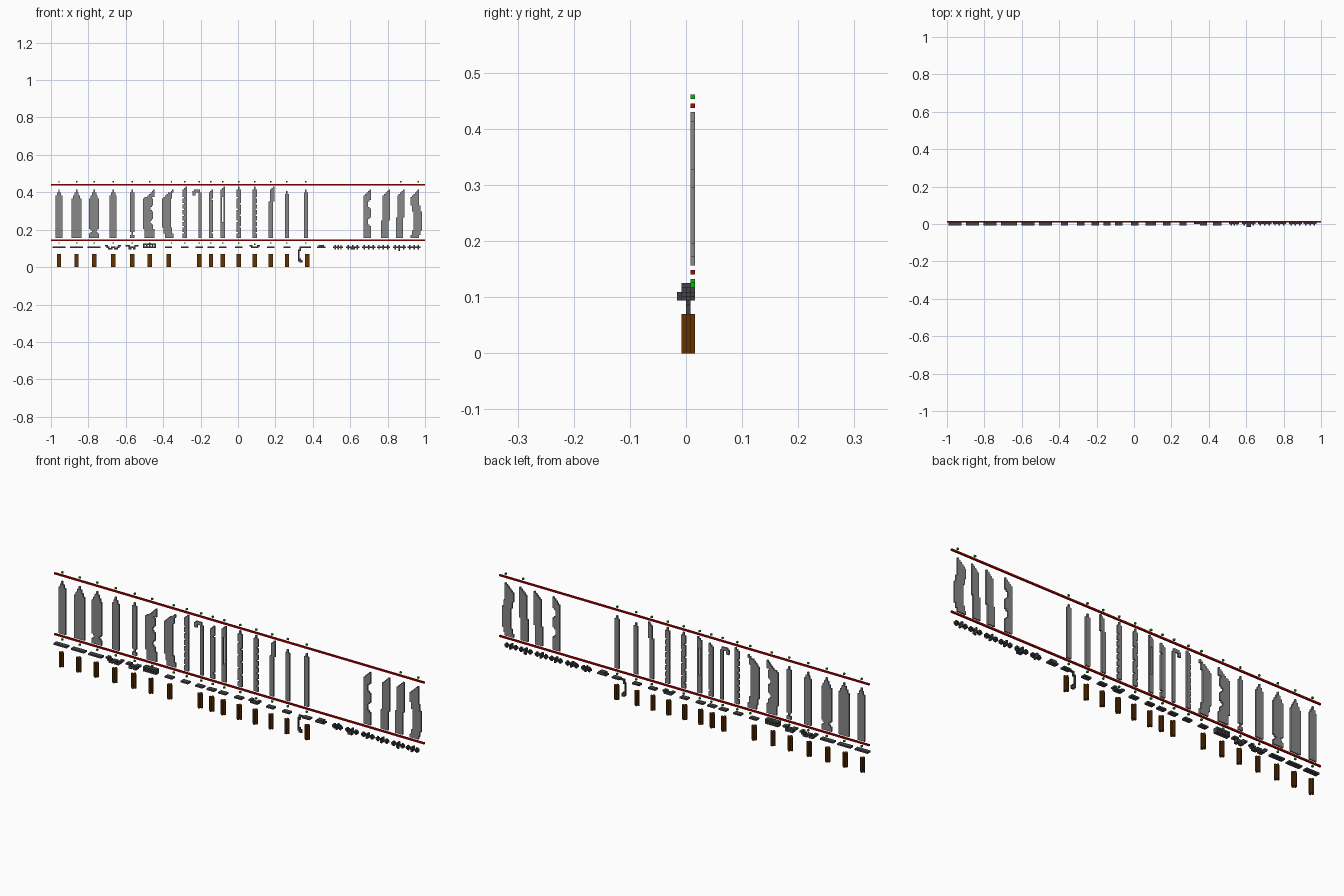
import bpy, bmesh
from math import sin, pi

cube = bpy.data.objects.get("Cube")
if cube:
    bpy.data.objects.remove(cube)

V = 2 / 256            # size of one block
THICK = range(1, 4)    # depth layers of the thick parts
MID = (2,)             # middle layer
BACK = (3,)            # rear layer, holding blades, rails and markers


def material(name, hex_code):
    rgb = [c / 255 for c in bytes.fromhex(hex_code)]
    lin = [c / 12.92 if c <= 0.04045 else ((c + 0.055) / 1.055) ** 2.4 for c in rgb]
    m = bpy.data.materials.new(name)
    m.use_nodes = True
    m.diffuse_color = (*lin, 1)
    m.node_tree.nodes["Principled BSDF"].inputs["Base Color"].default_value = (*lin, 1)
    return m


STEEL = material("steel grey", "888888")
IRON = material("dark iron", "444448")
WOOD = material("brown wood", "663300")
RED = material("red", "BB0000")
GREEN = material("green", "00BB00")


def box(x0, x1, ys, z0, z1):
    return {(x, y, z) for x in range(x0, x1 + 1) for y in ys for z in range(z0, z1 + 1)}


def blocks(name, cells, mat):
    """Build one clean shell around a set of (x, y, z) grid blocks."""
    bm = bmesh.new()
    verts = {}

    def vert(p):
        if p not in verts:
            verts[p] = bm.verts.new((-1 + p[0] * V, (p[1] - 2) * V, p[2] * V))
        return verts[p]

    for c in cells:
        for axis in range(3):
            for side in (0, 1):
                near = list(c)
                near[axis] += 2 * side - 1
                if tuple(near) in cells:
                    continue
                quad = []
                for du, dw in ((0, 0), (1, 0), (1, 1), (0, 1)):
                    p = list(c)
                    p[axis] += side
                    p[(axis + 1) % 3] += du
                    p[(axis + 2) % 3] += dw
                    quad.append(vert(tuple(p)))
                bm.faces.new(quad if side else quad[::-1])
    bmesh.ops.dissolve_limit(bm, angle_limit=0.01, verts=bm.verts, edges=bm.edges)
    me = bpy.data.meshes.new(name)
    bm.to_mesh(me)
    bm.free()
    me.materials.append(mat)
    bpy.context.collection.objects.link(bpy.data.objects.new(name, me))


def notch(row, height, bite):
    """Depth of a repeated notch (first row, period, length, depth)."""
    if not bite or row < bite[0] or row > height - 6:
        return 0
    k = (row - bite[0]) % bite[1]
    return max(0, min(bite[3], k + 1, bite[2] - k))


def blade(name, cx, left, right, height, tip=0, sway=None, waist=None,
          bite_l=None, bite_r=None, add=frozenset(), cut=frozenset()):
    """Flat blade; tip 0 is central, 1 points up the right edge."""
    cells = set()
    for row in range(height):
        down = height - 1 - row
        if tip:
            trim_l, trim_r = max(0, right - left - down), 0
        else:
            trim_l = trim_r = max(0, (right - left) // 2 - down // 2)
        pinch = waist(row) if waist else 0
        shift = cx + (round(sway(row / height)) if sway else 0)
        cells |= box(shift + left + trim_l + pinch + notch(row, height, bite_l),
                     shift + right - trim_r - pinch - notch(row, height, bite_r),
                     BACK, 20 + row, 20 + row)
    blocks(name, (cells | add) - cut, STEEL)


# Straight and notched blades
blade("broad_blade", 5, -2, 2, 33)
blade("wide_blade", 17, -3, 3, 33)
blade("waisted_blade", 29, -3, 3, 33, waist=lambda r: max(0, 2 - abs(r - 4) // 1))
blade("long_blade", 42, -2, 2, 33)
blade("slim_blade", 55, -1, 1, 33, waist=lambda r: int(r in (2, 3)))
blade("scalloped_blade", 67, -3, 3, 33, tip=1, sway=lambda t: -sin(pi * t),
      bite_r=(9, 9, 4, 2))
blade("hooked_blade", 101, 0, 1, 31, add=box(98, 101, BACK, 51, 52) | box(97, 98, BACK, 49, 51))
blade("notched_blade", 109, -1, 1, 33, tip=1, bite_r=(3, 23, 1, 1))
blade("slotted_blade", 117, -1, 1, 35, tip=1, cut=box(117, 117, BACK, 31, 47))
blade("left_saw_blade", 91, -1, 1, 35, tip=1, bite_l=(3, 4, 1, 1))
blade("double_saw_blade", 128, -1, 1, 35, bite_l=(3, 8, 1, 1), bite_r=(7, 8, 1, 1))
blade("right_saw_blade", 139, -1, 1, 35, bite_r=(3, 4, 1, 1))
blade("narrow_blade", 161, -1, 1, 32)
blade("single_edge_blade", 174, -1, 1, 33)

# Curved blades
blade("scimitar_blade", 80, -2, 3, 33, tip=1, sway=lambda t: -2.5 * sin(pi * t))
blade("slender_curved_blade", 150, -1, 1, 35, tip=1, sway=lambda t: t * t)
blade("bitten_blade", 216, -2, 2, 33, tip=1, bite_r=(8, 12, 6, 2))
blade("swept_blade", 228, -2, 2, 33, tip=1, sway=lambda t: 1.4 * t)
blade("leaning_blade", 239, -3, 1, 33, tip=1, sway=lambda t: 1.2 * t)
blade("wavy_blade", 250, -3, 2, 33, tip=1, sway=lambda t: 1.5 * sin(2 * pi * t - 0.6))

# Sets under the blades: markers, plus-shaped handles and straight guards
CENTRES = (5, 17, 29, 42, 55, 67, 80, 91, 101, 109, 117, 128, 139, 150, 161, 174)
SHAPED = (42, 55, 67, 139, 174)
for i, cx in enumerate(CENTRES, 1):
    mark = cx + 2 if cx == 80 else cx
    blocks(f"upper_marker_{i:02d}", box(mark, mark, BACK, 58, 58), GREEN)
    level = 15 if cx == 139 else 16
    blocks(f"lower_marker_{i:02d}", box(mark, mark, BACK, level, level), GREEN)
    if cx != 91:
        grip = cx + 1 if cx == 174 else cx
        blocks(f"handle_{i:02d}", box(grip - 1, grip + 1, MID, 0, 8)
               | box(grip, grip, THICK, 0, 8), WOOD)
    if cx not in SHAPED:
        half = 4 if cx < 40 else 2
        blocks(f"straight_guard_{i:02d}", box(cx - half, cx + half, THICK, 13, 13), IRON)
for i, x in enumerate((239, 251), 1):
    blocks(f"end_marker_{i}", box(x, x, BACK, 58, 58), GREEN)


def mirrored_guard(name, cx, *pieces):
    """Pieces (inner, outer, low, high) repeated on both sides of the centre."""
    cells = set()
    for a, b, z0, z1 in pieces:
        cells |= box(cx + a, cx + b, THICK, z0, z1) | box(cx - b, cx - a, THICK, z0, z1)
    blocks(name, cells, IRON)


# Shaped guards
mirrored_guard("curved_guard", 42, (0, 1, 13, 13), (1, 3, 12, 12), (3, 4, 13, 13), (4, 5, 14, 14))
mirrored_guard("winged_guard", 55, (0, 2, 13, 13), (1, 2, 12, 12), (2, 4, 14, 14))
mirrored_guard("framed_guard", 67, (0, 4, 13, 13), (0, 4, 15, 15), (0, 0, 14, 14),
               (2, 2, 14, 14), (4, 4, 14, 14))
mirrored_guard("horned_guard", 139, (0, 2, 13, 13), (2, 3, 14, 14))

# Knuckle guard looping down beside the last handle
blocks("knuckle_guard", box(173, 177, THICK, 13, 13) | box(170, 173, MID, 13, 13)
       | box(170, 170, MID, 11, 13) | box(169, 169, MID, 5, 11)
       | box(169, 170, MID, 4, 5) | box(170, 171, MID, 3, 4), IRON)

# Ornate guards: bar with a cross-shaped core and knobbed ends
blocks("domed_guard", box(182, 187, THICK, 13, 13) | box(183, 186, THICK, 14, 14), IRON)
for i, cx in enumerate((196, 206, 217, 227, 238, 248), 1):
    half = 3 if i == 1 else 4
    cells = box(cx - half, cx + half, MID, 13, 13) | box(cx, cx, THICK, 12, 14)
    for end in (cx - half + 1, cx + half - 1):
        cells |= box(end, end, THICK, 13, 13) | box(end, end, MID, 12, 14)
    if i == 2:                          # deep boss on the front
        cells |= box(cx - 1, cx + 1, (0, 1), 12, 13)
    if i == 5:                          # short lower stud
        cells |= box(cx, cx, MID, 11, 14)
    blocks(f"ornate_guard_{i}", cells, IRON)

# Divider rails
blocks("lower_rail", box(0, 255, BACK, 18, 18), RED)
blocks("upper_rail", box(0, 255, BACK, 56, 56), RED)
